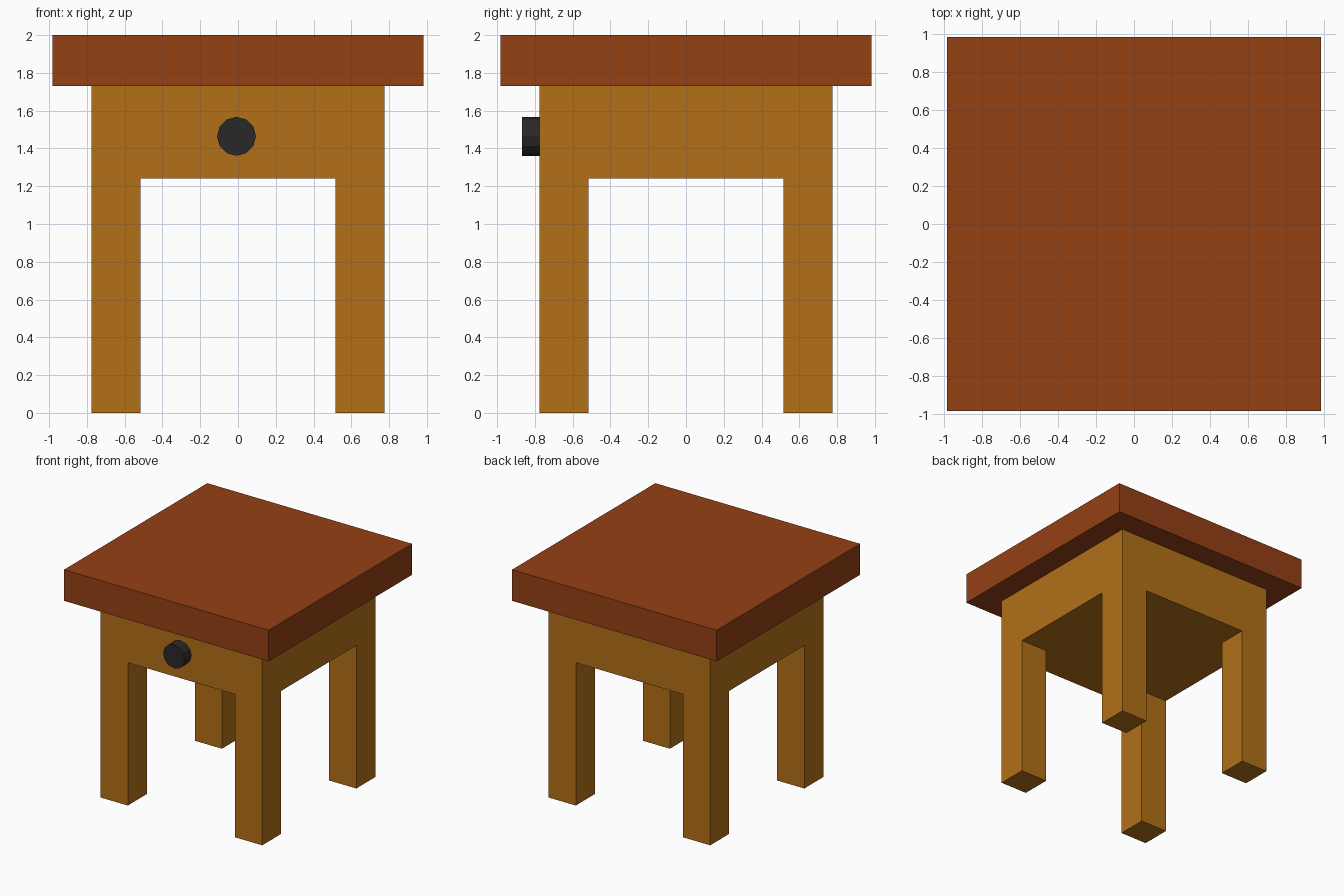
import bpy, bmesh, math
from mathutils import Matrix, Vector

if "Cube" in bpy.data.objects:
    bpy.data.objects.remove(bpy.data.objects["Cube"])


def finish(name, bm, color):
    bmesh.ops.recalc_face_normals(bm, faces=bm.faces)
    mesh = bpy.data.meshes.new(name)
    bm.to_mesh(mesh)
    bm.free()
    mat = bpy.data.materials.new(name + "_material")
    mat.diffuse_color = (*color, 1)
    mat.use_nodes = True
    mat.node_tree.nodes["Principled BSDF"].inputs["Base Color"].default_value = mat.diffuse_color
    mesh.materials.append(mat)
    obj = bpy.data.objects.new(name, mesh)
    bpy.context.collection.objects.link(obj)
    return obj


def box(half, z0, z1):
    bm = bmesh.new()
    bmesh.ops.create_cube(bm, size=1, matrix=Matrix.Translation((0, 0, (z0 + z1) / 2))
                          @ Matrix.Diagonal((half * 2, half * 2, z1 - z0, 1)))
    return bm


HALF, INNER, APRON_Z, TOP_Z = 0.775, 0.515, 1.24, 1.73

# Tabletop slab
finish("tabletop", box(0.982, TOP_Z, 2.0), (0.30, 0.051, 0.007))

# Drawer body with four corner legs pulled down from its underside
bm = box(HALF, APRON_Z, TOP_Z)
for axis in (Vector((1, 0, 0)), Vector((0, 1, 0))):
    for side in (-INNER, INNER):
        bmesh.ops.bisect_plane(bm, geom=bm.verts[:] + bm.edges[:] + bm.faces[:],
                               plane_co=axis * side, plane_no=axis)
bm.normal_update()
corners = []
for f in bm.faces:
    c = f.calc_center_median()
    if f.normal.z < -0.9 and min(abs(c.x), abs(c.y)) > INNER:
        corners.append(f)
for f in bmesh.ops.extrude_discrete_faces(bm, faces=corners)["faces"]:
    for v in f.verts:
        v.co.z = 0
finish("body_and_legs", bm, (0.445, 0.162, 0.009))

# Round twelve-sided drawer knob on the front
bm = bmesh.new()
y0, y1 = -0.867, -0.77
bmesh.ops.create_cone(bm, cap_ends=True, segments=12, radius1=0.103, radius2=0.103,
                      depth=y1 - y0,
                      matrix=Matrix.Translation((-0.008, (y0 + y1) / 2, 1.464))
                      @ Matrix.Rotation(math.radians(90), 4, 'X'))
finish("drawer_knob", bm, (0.022, 0.022, 0.022))
